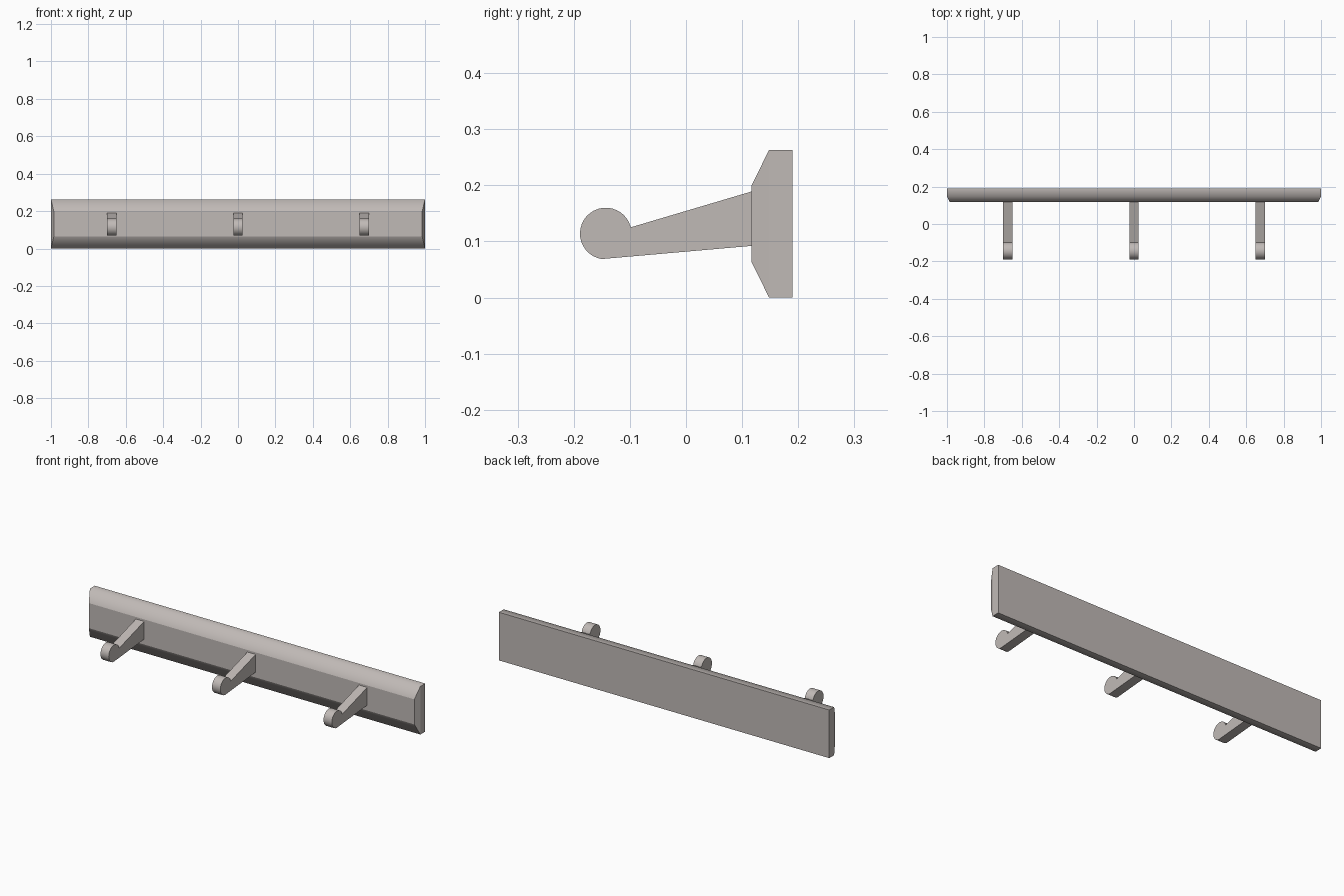
import bpy, bmesh, math

if "Cube" in bpy.data.objects:
    bpy.data.objects.remove(bpy.data.objects["Cube"])

mat = bpy.data.materials.new("warm grey")
mat.diffuse_color = (0.53, 0.49, 0.47, 1)
mat.use_nodes = True
mat.node_tree.nodes["Principled BSDF"].inputs["Base Color"].default_value = mat.diffuse_color


def make_object(name, bm):
    bmesh.ops.recalc_face_normals(bm, faces=bm.faces)
    me = bpy.data.meshes.new(name)
    bm.to_mesh(me)
    bm.free()
    me.materials.append(mat)
    ob = bpy.data.objects.new(name, me)
    bpy.context.collection.objects.link(ob)
    return ob


# Backboard: rectangular loops at increasing depth, front face narrowed
bm = bmesh.new()
loops = []
for y, hx, z0, z1 in ((0.19, 1, 0, 0.263), (0.148, 1, 0, 0.263), (0.117, 0.985, 0.063, 0.2)):
    loops.append([bm.verts.new((x, y, z)) for x, z in ((-hx, z0), (hx, z0), (hx, z1), (-hx, z1))])
for a, b in zip(loops, loops[1:]):
    for i in range(4):
        j = (i + 1) % 4
        bm.faces.new((a[i], a[j], b[j], b[i]))
bm.faces.new(loops[0])
bm.faces.new(loops[-1])
# Only the long edges between bevel and rim are soft
for f in bm.faces:
    f.smooth = True
for e in bm.edges:
    a, b = (v.co for v in e.verts)
    e.smooth = abs(a.y - 0.148) < 0.001 and abs(b.y - 0.148) < 0.001 and abs(a.x - b.x) > 1
make_object("backboard", bm)

# Hook side profile: tapering arm with a round knob at its tip
cy, cz, r = -0.143, 0.114, 0.046
start, end, n = 14, 261, 24
profile = [(0.117, 0.092), (0.117, 0.189)]
for i in range(n + 1):
    t = math.radians(start + (end - start) * i / n)
    profile.append((cy + r * math.cos(t), cz + r * math.sin(t)))


def add_hook(name, x, half=0.025):
    bm = bmesh.new()
    left = [bm.verts.new((x - half, y, z)) for y, z in profile]
    right = [bm.verts.new((x + half, y, z)) for y, z in profile]
    bm.faces.new(left)
    bm.faces.new(right)
    for i in range(len(profile)):
        j = (i + 1) % len(profile)
        bm.faces.new((left[i], left[j], right[j], right[i]))
    for f in bm.faces:
        f.smooth = True
    bm.normal_update()
    bmesh.ops.recalc_face_normals(bm, faces=bm.faces)
    for e in bm.edges:
        e.smooth = e.calc_face_angle(0) < math.radians(30)
    make_object(name, bm)


for name, x in (("hook_left", -0.675), ("hook_middle", 0), ("hook_right", 0.675)):
    add_hook(name, x)
